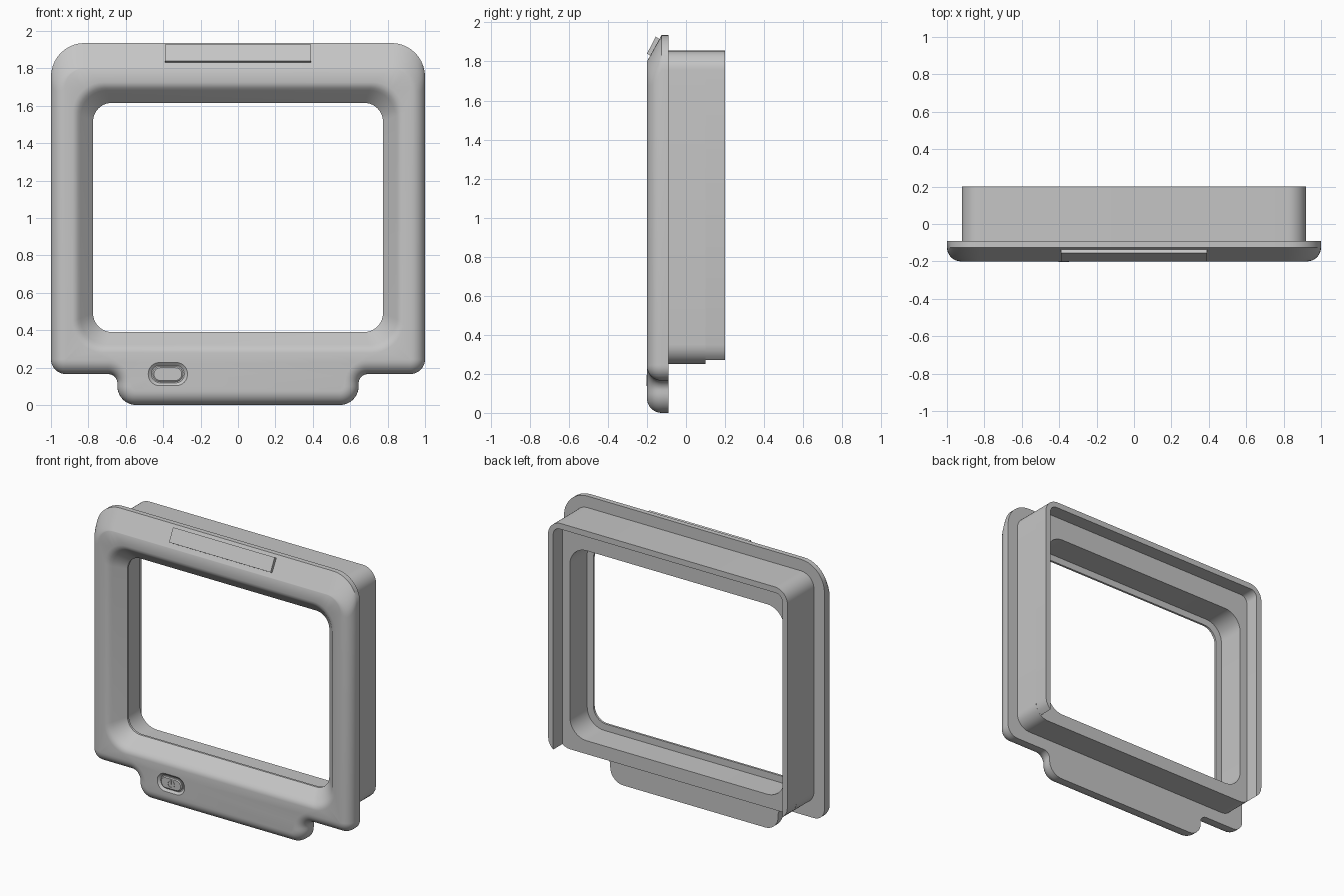
import bpy, bmesh, math
from mathutils import Vector

if "Cube" in bpy.data.objects:
    bpy.data.objects.remove(bpy.data.objects["Cube"])

grey = bpy.data.materials.new("light_grey")
grey.use_nodes = True
colour = (0.56, 0.56, 0.56, 1)
grey.diffuse_color = colour
grey.node_tree.nodes["Principled BSDF"].inputs["Base Color"].default_value = colour


def rounded(corners, steps=10):
    """Closed (x, z) outline from square corners given as (x, z, radius)."""
    pts = []
    for i, (x, z, r) in enumerate(corners):
        p = Vector((x, z))
        if r <= 0:
            pts.append(p)
            continue
        u = (Vector(corners[i - 1][:2]) - p).normalized()
        v = (Vector(corners[(i + 1) % len(corners)][:2]) - p).normalized()
        c = p + r * (u + v)
        for k in range(steps + 1):
            a = math.pi / 2 * k / steps
            pts.append(c - r * (v * math.cos(a) + u * math.sin(a)))
    return pts


def rect(hw, z0, z1, r, cx=0):
    return rounded([(cx + hw, z0, r), (cx + hw, z1, r), (cx - hw, z1, r), (cx - hw, z0, r)])


def mirrored(half):
    return half + [(-x, z, r) for x, z, r in reversed(half)]


def ring(bm, pts, y):
    vs = [bm.verts.new((p[0], y, p[1])) for p in pts]
    return vs, [bm.edges.new((vs[i - 1], vs[i])) for i in range(len(vs))]


def loft(bm, rings):
    for (a, _), (b, _) in zip(rings, rings[1:]):
        for i in range(len(a)):
            bm.faces.new((a[i - 1], a[i], b[i], b[i - 1]))


def fill(bm, *rings):
    bmesh.ops.triangle_fill(bm, use_beauty=True, edges=[e for r in rings for e in r[1]])


def finish(bm, name):
    bmesh.ops.recalc_face_normals(bm, faces=bm.faces)
    me = bpy.data.meshes.new(name)
    bm.to_mesh(me)
    bm.free()
    me.materials.append(grey)
    ob = bpy.data.objects.new(name, me)
    bpy.context.collection.objects.link(ob)
    bpy.ops.object.select_all(action="DESELECT")
    ob.select_set(True)
    bpy.context.view_layer.objects.active = ob
    bpy.ops.object.shade_smooth_by_angle(angle=math.radians(32))
    return ob


def prism(name, pts, layers):
    """Solid from one outline, or several, at successive depths."""
    bm = bmesh.new()
    rings = [ring(bm, p, y) for p, y in zip(pts, layers)]
    loft(bm, rings)
    fill(bm, rings[0])
    fill(bm, rings[-1])
    return finish(bm, name)


FRONT, BACK, LEDGE, REAR = -0.2, -0.09, 0.1, 0.2
EDGE, SLOPE = 0.075, 0.135


def bezel_outline(d, drop):
    return rounded(mirrored([
        (0.645 - d, d, 0.1 - d), (0.645 - d, 0.165 + d, 0.05 + d),
        (1 - d, 0.165 + d, 0.08 - d), (1 - d, 1.935 - drop, 0.18 - d)]))


def opening(d):
    return rect(0.775 + d, 0.39 - d, 1.615 + d, 0.1 + 0.6 * d)


BX, BZ = -0.375, 0.165


def capsule(hw, hh):
    return rect(hw, BZ - hh, BZ + hh, hh * 0.98, BX)


# Front bezel: rounded rim, sloped top, funnel opening, button recess
bm = bmesh.new()
outer = [ring(bm, bezel_outline(0, 0), BACK)]
for k in range(9):
    a = math.pi / 2 * k / 8
    s = math.sin(a)
    outer.append(ring(bm, bezel_outline(EDGE * (1 - math.cos(a)), SLOPE * s),
                      FRONT + EDGE * (1 - s)))
loft(bm, outer)
funnel = [ring(bm, opening(d), y) for d, y in
          ((0.11, FRONT), (0.095, -0.197), (0.08, -0.188), (0.067, -0.175), (0, -0.105), (0, BACK))]
loft(bm, funnel)
recess = [ring(bm, capsule(0.105, 0.062), FRONT), ring(bm, capsule(0.088, 0.047), -0.187)]
loft(bm, recess)
fill(bm, recess[-1])
fill(bm, outer[-1], funnel[0], recess[0])
fill(bm, outer[0], funnel[-1])
finish(bm, "front_bezel")

# Rear sleeve behind the bezel, with a wider inner hole
bm = bmesh.new()
sleeve = [ring(bm, rect(0.92, 0.25, 1.855, 0.1), y) for y in (BACK, LEDGE)]
hole = [ring(bm, opening(0.047), y) for y in (LEDGE, BACK)]
loft(bm, sleeve)
loft(bm, hole)
fill(bm, sleeve[-1], hole[0])
finish(bm, "rear_sleeve")

# Thin lip on the top and both sides, open at the bottom
lip = rounded(mirrored([(0.88, 1.815, 0.05), (0.88, 0.27, 0), (0.9, 0.29, 0), (0.914, 0.317, 0),
                        (0.92, 0.35, 0), (0.92, 1.855, 0.1)][::-1]))
prism("rear_lip", [lip, lip], (LEDGE, REAR))

# Slim plate on the sloped top
bm = bmesh.new()
profile = [(-0.2, 1.84), (-0.155, 1.927), (-0.12, 1.905), (-0.175, 1.825)]
ends = [[bm.verts.new((x, y, z)) for y, z in profile] for x in (-0.39, 0.39)]
loft(bm, [(e, None) for e in ends])
for e in ends:
    bm.faces.new(e)
finish(bm, "top_plate")

# Power button with a raised symbol
prism("power_button", [capsule(0.081, 0.041), capsule(0.081, 0.041), capsule(0.074, 0.034)],
      (-0.185, -0.195, -0.2))


def arc(r, flip=1):
    angles = [math.radians(125 + 290 * k / 24) for k in range(25)][::flip]
    return [(BX + r * math.cos(a), BZ + r * math.sin(a)) for a in angles]


symbol = arc(0.028) + arc(0.021, -1)
prism("symbol_arc", [symbol, symbol], (-0.199, -0.203))
bar = rect(0.0035, BZ, BZ + 0.028, 0, BX)
prism("symbol_bar", [bar, bar], (-0.199, -0.203))
